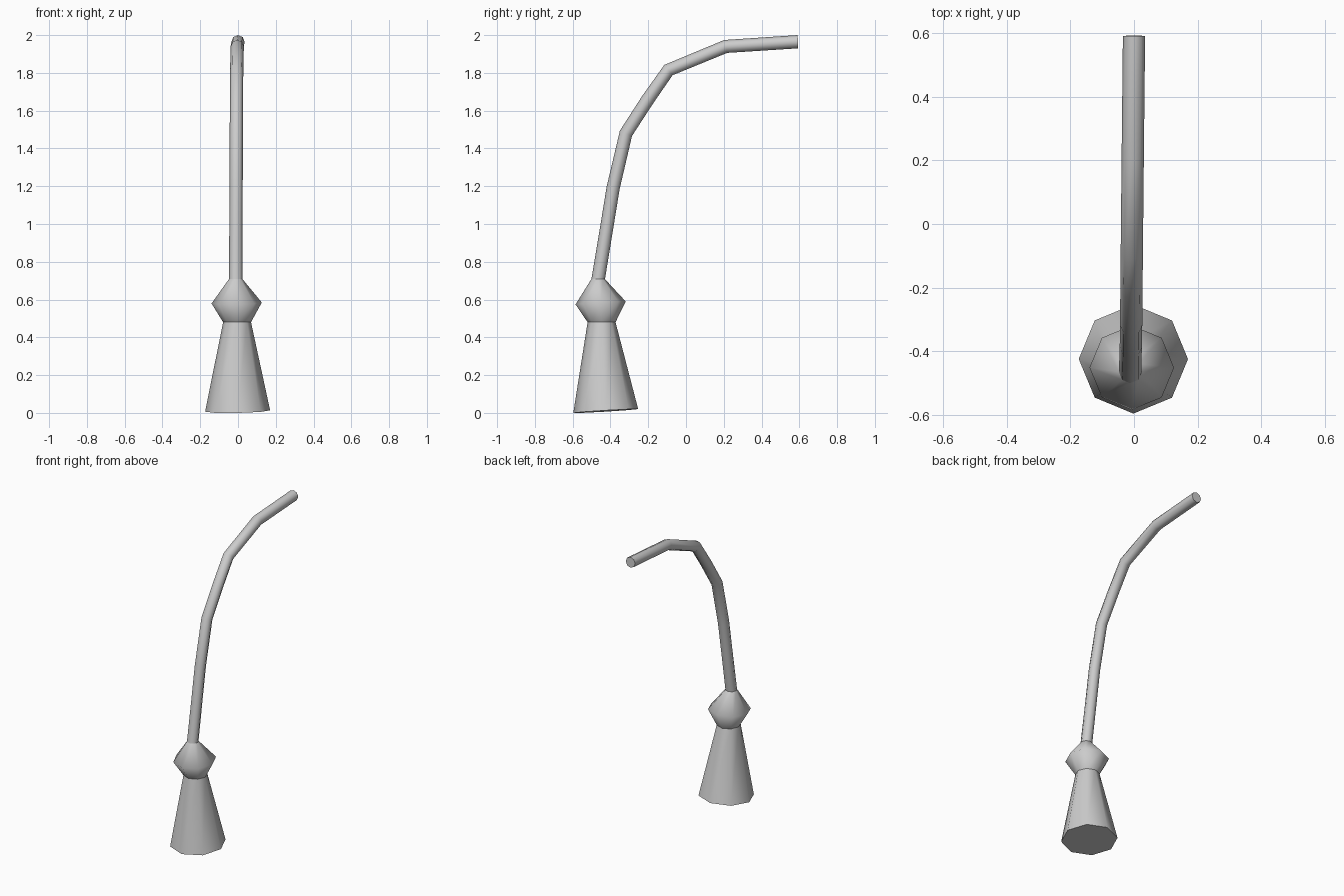
import bpy
import bmesh
from math import sin, cos, pi
from mathutils import Vector

cube = bpy.data.objects.get("Cube")
if cube:
    bpy.data.objects.remove(cube, do_unlink=True)

SIDES = 8

grey = bpy.data.materials.new("light_grey")
grey.use_nodes = True
colour = (0.6, 0.6, 0.6, 1)
grey.diffuse_color = colour
grey.node_tree.nodes["Principled BSDF"].inputs["Base Color"].default_value = colour


def tube(name, rings):
    """Sweep octagons given as (centre, radius, axis); smooth sides, flat caps."""
    bm = bmesh.new()
    loops = []
    for centre, radius, axis in rings:
        axis = Vector(axis).normalized()
        across = Vector((1, 0, 0))
        across = (across - axis * across.dot(axis)).normalized()
        up = axis.cross(across)
        loops.append([bm.verts.new(Vector(centre) + radius * (across * cos(a) + up * sin(a)))
                      for a in (2 * pi * i / SIDES for i in range(SIDES))])
    for low, high in zip(loops, loops[1:]):
        for i in range(SIDES):
            j = (i + 1) % SIDES
            bm.faces.new((low[i], low[j], high[j], high[i])).smooth = True
    bm.faces.new(loops[0][::-1])
    bm.faces.new(loops[-1])
    mesh = bpy.data.meshes.new(name)
    bm.to_mesh(mesh)
    bm.free()
    mesh.materials.append(grey)
    obj = bpy.data.objects.new(name, mesh)
    bpy.context.collection.objects.link(obj)


# Tapered foot and the double-cone collar, leaning slightly forward
lean = (-0.02, -0.06, 1)
foot = ((-0.002, -0.425, 0.01), 0.172, lean)
neck = ((-0.005, -0.447, 0.48), 0.074, (0, 0, 1))
bulge = ((-0.007, -0.452, 0.582), 0.133, lean)
pole_base = ((-0.012, -0.465, 0.708), 0.036, (0, 0, 1))
tube("tapered_foot", [foot, neck])
tube("collar", [neck, bulge, pole_base])

# Curved pole: each ring is mitred between its neighbouring segments
path = [Vector(p) for p in (
    (-0.012, -0.465, 0.708), (-0.011, -0.42, 0.98), (-0.01, -0.386, 1.19),
    (-0.009, -0.318, 1.48), (-0.008, -0.205, 1.655), (-0.007, -0.093, 1.815),
    (-0.004, 0.21, 1.94), (0, 0.592, 1.965))]
pole = [pole_base]
for before, here, after in zip(path, path[1:], path[2:]):
    axis = (here - before).normalized() + (after - here).normalized()
    pole.append((here, 0.035, axis))
pole.append((path[-1], 0.035, (0, 1, 0.02)))
tube("curved_pole", pole)
